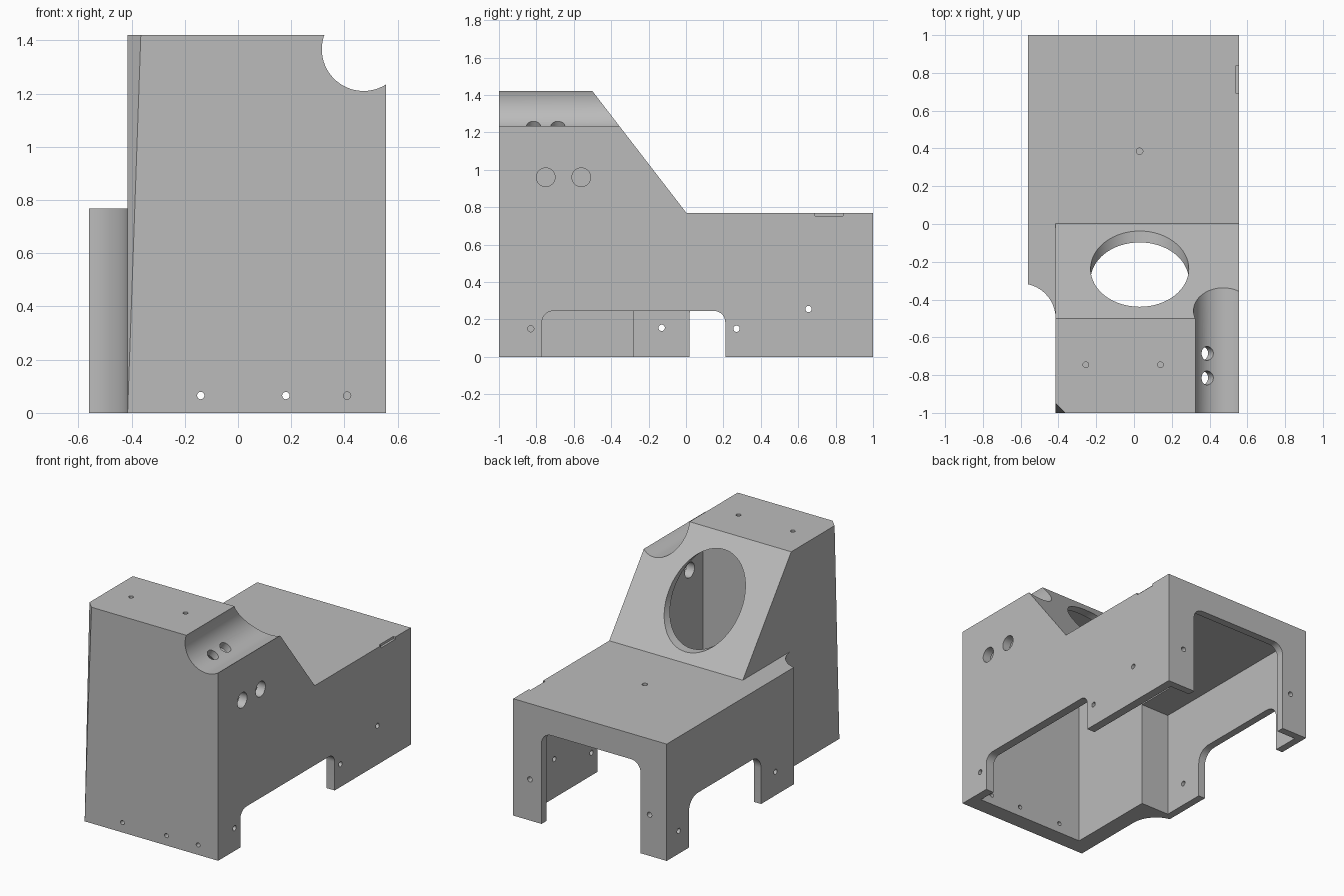
import bpy, bmesh, math
from mathutils import Vector

if "Cube" in bpy.data.objects:
    bpy.data.objects.remove(bpy.data.objects["Cube"])

grey = bpy.data.materials.new("light_grey")
grey.diffuse_color = (0.5, 0.5, 0.5, 1)
grey.use_nodes = True
grey.node_tree.nodes["Principled BSDF"].inputs["Base Color"].default_value = grey.diffuse_color


def finish(bm, name):
    bmesh.ops.recalc_face_normals(bm, faces=bm.faces)
    me = bpy.data.meshes.new(name)
    bm.to_mesh(me)
    bm.free()
    ob = bpy.data.objects.new(name, me)
    bpy.context.collection.objects.link(ob)
    me.materials.append(grey)
    return ob


def prism(name, pts, axis, lo, hi):
    """Extrude a 2D outline along an axis; the outline uses the other two axes in order."""
    def place(p, d):
        c = list(p)
        c.insert("xyz".index(axis), d)
        return Vector(c)
    bm = bmesh.new()
    face = bm.faces.new([bm.verts.new(place(p, lo)) for p in pts])
    new = bmesh.ops.extrude_face_region(bm, geom=[face])["geom"]
    shift = place((0, 0), hi - lo)
    bmesh.ops.translate(bm, vec=shift, verts=[v for v in new if isinstance(v, bmesh.types.BMVert)])
    return finish(bm, name)


def box(name, x, y, z):
    return prism(name, [(x[0], y[0]), (x[1], y[0]), (x[1], y[1]), (x[0], y[1])], "z", *z)


def rod(name, start, end, r, n=24):
    a, b = Vector(start), Vector(end)
    bm = bmesh.new()
    bmesh.ops.create_cone(bm, cap_ends=True, segments=n, radius1=r, radius2=r, depth=(b - a).length)
    bm.transform((b - a).to_track_quat("Z", "Y").to_matrix().to_4x4())
    bmesh.ops.translate(bm, vec=(a + b) / 2, verts=bm.verts)
    return finish(bm, name)


def arch(lo, hi, top, r):
    """Opening outline, open below, with two rounded top corners."""
    pts = [(lo, -0.2)]
    for cx, a0 in ((lo + r, 180), (hi - r, 90)):
        for i in range(9):
            a = math.radians(a0 - 90 * i / 8)
            pts.append((cx + r * math.cos(a), top - r + r * math.sin(a)))
    return pts + [(hi, -0.2)]


def combine(ob, tool, op="DIFFERENCE"):
    m = ob.modifiers.new("bool", "BOOLEAN")
    m.operation, m.solver, m.object = op, "EXACT", tool
    bpy.context.view_layer.objects.active = ob
    bpy.ops.object.modifier_apply(modifier=m.name)
    bpy.data.objects.remove(tool, do_unlink=True)


LOW, TOP = 0.768, 1.42
XL, XT, XR = -0.56, -0.415, 0.556

# Outer housing: sloped tower profile plus the wider low side with a scooped front corner
housing = prism("housing", [(-1, 0), (1, 0), (1, LOW), (0.003, LOW), (-0.5, TOP), (-1, TOP)], "x", XT, XR)
scoop = [(-0.6 + 0.185 * math.cos(a), -0.5 + 0.185 * math.sin(a))
         for a in [math.radians(77.5 * (1 - i / 14)) for i in range(15)]]
side = prism("low_side", [(0, 1), (XL, 1)] + scoop + [(0, -0.5)], "z", 0, LOW)
combine(housing, side, "UNION")

# Groove along the top right edge
gx, gz, gr = 0.472, 1.367, 0.157
combine(housing, rod("groove", (gx, -1.2, gz), (gx, 0.2, gz), gr, 64))

# Tapered chamfer on the front left corner
bm = bmesh.new()
for z, s in ((0.01, 0.0005), (1.6, 0.056)):
    for p in ((XT - 0.3 + s, -0.7, z), (XT + 0.3 + s, -1.3, z), (XT - 0.4, -1.4, z)):
        bm.verts.new(p)
bmesh.ops.convex_hull(bm, input=bm.verts)
combine(housing, finish(bm, "corner_chamfer"))

# Hollow inside: tower cavity keeps a wall around the groove
cavity = prism("tower_cavity", [(-0.89, -0.2), (-0.89, 1.37), (-0.522, 1.37), (-0.014, 0.712), (-0.014, -0.2)],
               "x", -0.30, 0.498)
combine(cavity, rod("groove_wall", (gx, -1.2, gz), (gx, 0.2, gz), gr + 0.05, 64))
combine(housing, cavity)
combine(housing, box("low_cavity", (-0.51, 0.498), (-0.28, 0.95), (-0.2, 0.71)))

# Large round window in the slope
combine(housing, rod("window", (0.03, -0.7, 1.08), (0.03, 0.3, 1.08), 0.26, 64))

# Leg openings: right side, left side, back
combine(housing, prism("right_opening", arch(-0.77, 0.21, 0.245, 0.06), "x", 0.3, 0.8))
combine(housing, prism("left_opening", arch(0.02, 0.77, 0.325, 0.09), "x", -0.8, -0.45))
combine(housing, prism("back_opening", arch(-0.37, 0.35, 0.6, 0.07), "y", 0.9, 1.2))

# Shallow slot on the right top edge
combine(housing, box("edge_slot", (0.541, 0.7), (0.69, 0.84), (0.753, 0.9)))

# Screw holes and cable holes: start, end, radius
holes = [((x, -1.1, 0.065), (x, -0.8, 0.065), 0.014) for x in (-0.14, 0.18, 0.41)]
holes += [((0.45, y, z), (0.7, y, z), 0.017) for y, z in ((-0.83, 0.15), (0.27, 0.15), (0.655, 0.255))]
holes += [((-0.7, y, z), (-0.46, y, z), 0.017) for y, z in ((-0.13, 0.155), (0.875, 0.15))]
holes += [((x, 0.9, 0.27), (x, 1.1, 0.27), 0.017) for x in (-0.435, 0.435)]
holes += [((x, -0.745, TOP - 0.03), (x, -0.745, 1.6), 0.015) for x in (-0.255, 0.14)]
holes += [((0.03, 0.385, LOW - 0.03), (0.03, 0.385, 1), 0.017)]
holes += [((0.4, y, 0.96), (0.7, y, 0.96), 0.05) for y in (-0.75, -0.56)]
holes += [((0.44, y, 1.318), (0.32, y, 1.132), 0.037) for y in (-0.815, -0.685)]
for start, end, r in holes:
    combine(housing, rod("hole", start, end, r, 32 if r > 0.03 else 16))

# Smooth the curved walls, keep edges sharp
bpy.ops.object.select_all(action="DESELECT")
housing.select_set(True)
bpy.context.view_layer.objects.active = housing
bpy.ops.object.shade_smooth_by_angle(angle=math.radians(25))
